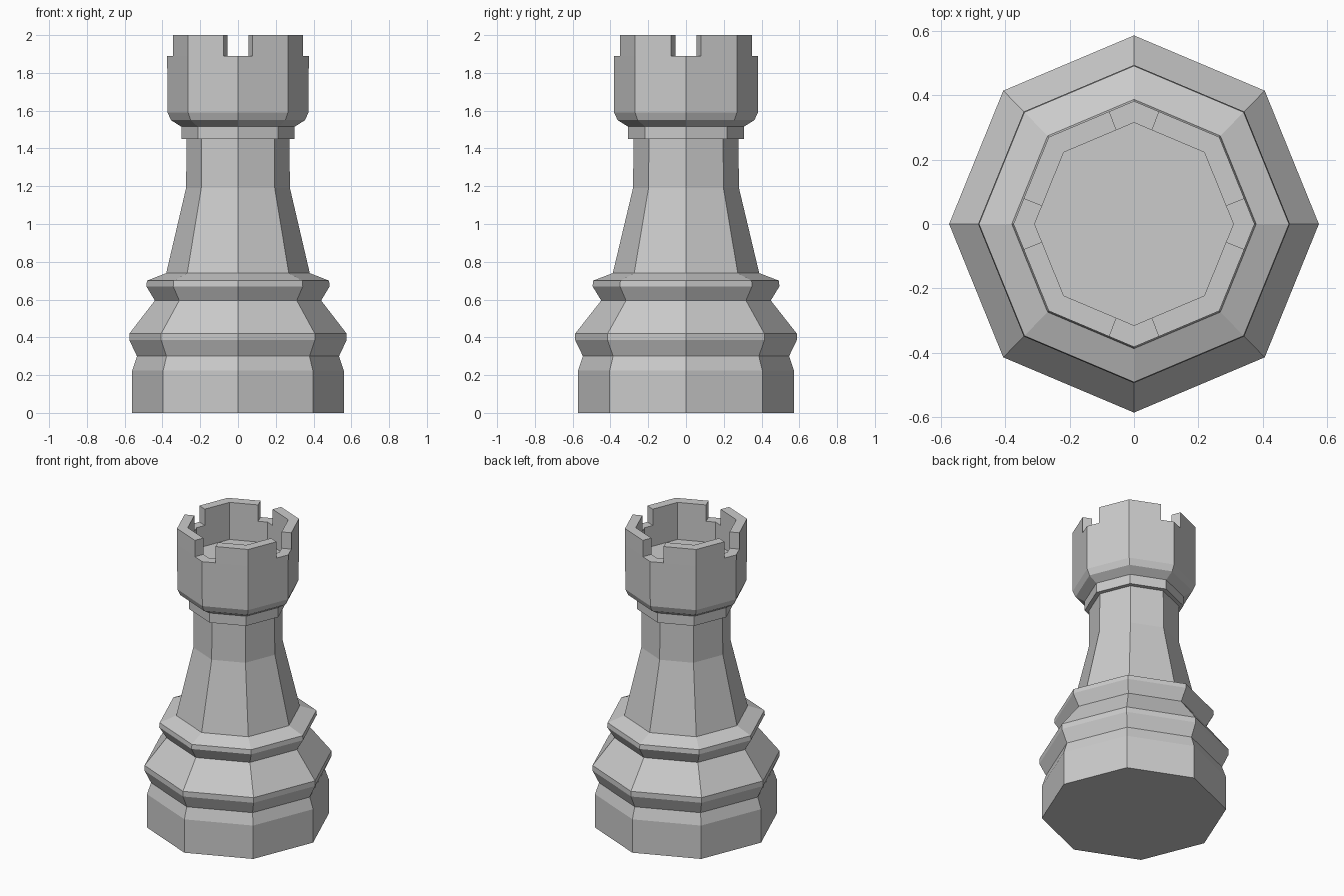
import bpy
import bmesh
from math import sin, cos, pi
from mathutils import Vector

if "Cube" in bpy.data.objects:
    bpy.data.objects.remove(bpy.data.objects["Cube"])

SIDES = 8
Y_STRETCH = 1.02          # the octagon is very slightly deeper than wide
WALL_OUT, WALL_IN = 0.375, 0.309
NOTCH_Z, TOP_Z, FLOOR_Z = 1.89, 2.0, 1.75


def corner(r, k, z=0.0):
    a = 2 * pi * k / SIDES
    return Vector((r * cos(a), r * sin(a) * Y_STRETCH, z))


def finish(name, bm):
    bmesh.ops.recalc_face_normals(bm, faces=bm.faces)
    mesh = bpy.data.meshes.new(name)
    bm.to_mesh(mesh)
    bm.free()
    obj = bpy.data.objects.new(name, mesh)
    bpy.context.collection.objects.link(obj)
    return obj


def lathe(name, profile):
    """Octagonal solid from (radius, height) rings, capped at both ends."""
    bm = bmesh.new()
    rings = [[bm.verts.new(corner(r, k, z)) for k in range(SIDES)] for r, z in profile]
    for low, high in zip(rings, rings[1:]):
        for k in range(SIDES):
            n = (k + 1) % SIDES
            bm.faces.new((low[k], low[n], high[n], high[k]))
    bm.faces.new(rings[0][::-1])
    bm.faces.new(rings[-1])
    return finish(name, bm)


# Body: stepped base, tapered stem, collar, and hollow head
lathe("tower_body", [
    (0.56, 0), (0.56, 0.225), (0.535, 0.30), (0.575, 0.385), (0.575, 0.42),
    (0.44, 0.595), (0.485, 0.67), (0.482, 0.70), (0.38, 0.74),
    (0.275, 1.19), (0.272, 1.45), (0.30, 1.45), (0.30, 1.515),
    (0.355, 1.55), (0.373, 1.59), (WALL_OUT, NOTCH_Z),
    (WALL_IN, NOTCH_Z), (WALL_IN, FLOOR_Z)])


# Battlements: four bent wall blocks, with notches over the axis corners
def battlement(name, k):
    def path(r, t):
        a, b, c = corner(r, k - 1), corner(r, k), corner(r, k + 1)
        return [a.lerp(b, t), b, c.lerp(b, t)]

    outer, inner = path(WALL_OUT, 0.29), path(WALL_IN, 0.25)
    bm = bmesh.new()
    faces = []
    out_v = [bm.verts.new((p.x, p.y, NOTCH_Z)) for p in outer]
    in_v = [bm.verts.new((p.x, p.y, NOTCH_Z)) for p in inner]
    for i in range(2):
        faces.append(bm.faces.new((out_v[i], out_v[i + 1], in_v[i + 1], in_v[i])))
    top = bmesh.ops.extrude_face_region(bm, geom=faces, use_keep_orig=True)
    verts = [g for g in top["geom"] if isinstance(g, bmesh.types.BMVert)]
    bmesh.ops.translate(bm, verts=verts, vec=(0, 0, TOP_Z - NOTCH_Z))
    return finish(name, bm)


for i in range(4):
    battlement(f"battlement_{i + 1}", 2 * i + 1)
